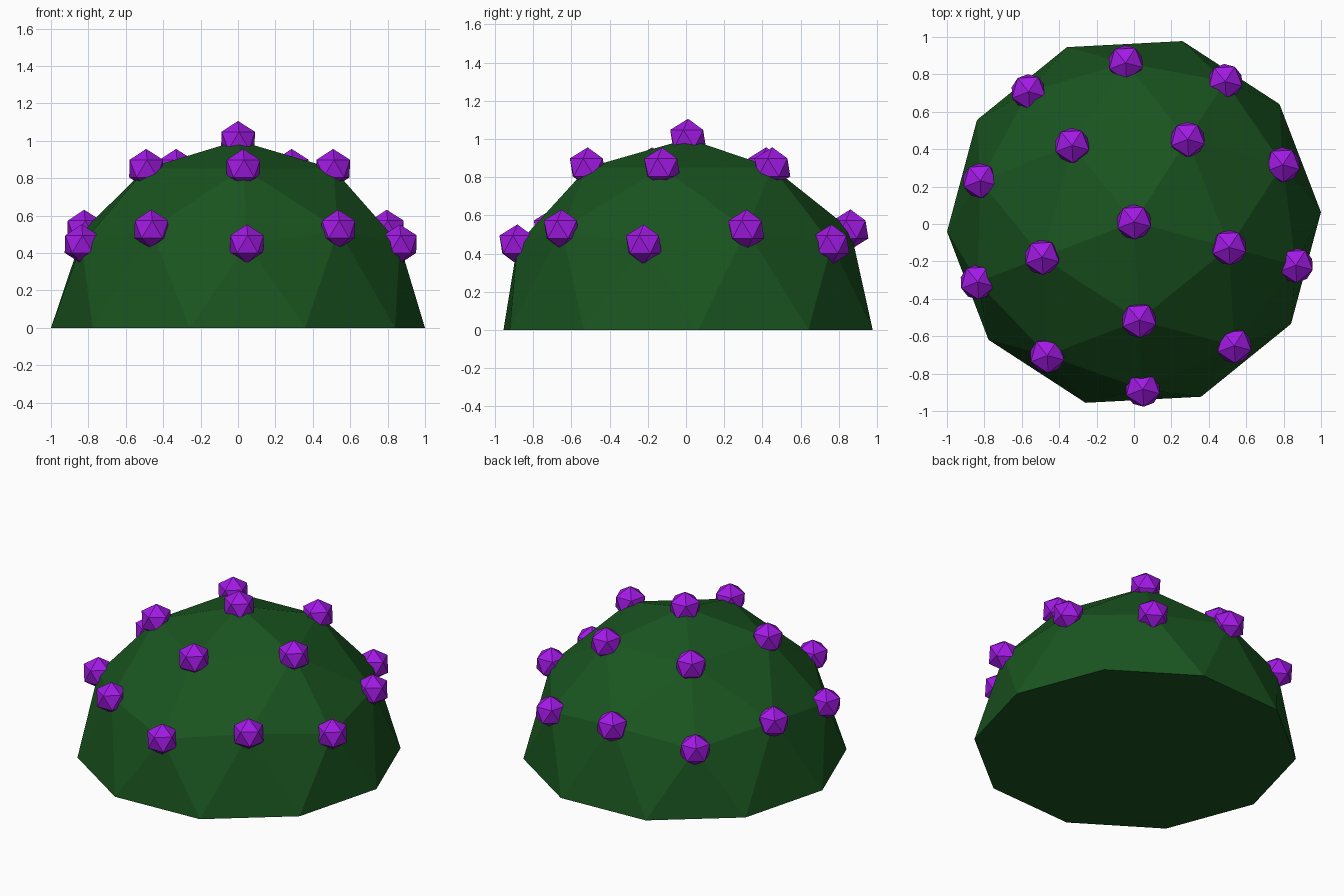
import bpy, bmesh
from math import radians
from mathutils import Matrix, Vector

if "Cube" in bpy.data.objects:
    bpy.data.objects.remove(bpy.data.objects["Cube"])

CENTRE = Vector((0, 0.011, 0))
RADIUS, KNOB = 1.001, 0.105
TURN = Matrix.Rotation(radians(-15), 4, 'Z')


def material(name, colour):
    mat = bpy.data.materials.new(name)
    mat.diffuse_color = (*colour, 1)
    mat.use_nodes = True
    mat.node_tree.nodes["Principled BSDF"].inputs["Base Color"].default_value = mat.diffuse_color
    return mat


def add_object(name, bm, mat):
    mesh = bpy.data.meshes.new(name)
    bm.to_mesh(mesh)
    bm.free()
    mesh.materials.append(mat)
    obj = bpy.data.objects.new(name, mesh)
    bpy.context.collection.objects.link(obj)
    return obj


green = material("dark_green", (0.01, 0.09, 0.014))
purple = material("purple", (0.36, 0.01, 0.78))

# Dome: upper half of a faceted sphere, closed underneath
bm = bmesh.new()
bmesh.ops.create_icosphere(bm, subdivisions=2, radius=RADIUS,
                           matrix=Matrix.Translation(CENTRE) @ TURN)
bmesh.ops.delete(bm, geom=[v for v in bm.verts if v.co.z < -0.01], context='VERTS')
points = [v.co.copy() for v in bm.verts if v.co.z > 0.01]
for v in bm.verts:
    if v.co.z < 0.01:
        v.co.z = 0
bmesh.ops.holes_fill(bm, edges=[e for e in bm.edges if e.is_boundary], sides=0)
bmesh.ops.recalc_face_normals(bm, faces=bm.faces)
add_object("dome", bm, green)

# Knobs: one small icosahedron on every dome corner above the base
bm = bmesh.new()
for p in points:
    bmesh.ops.create_icosphere(bm, subdivisions=1, radius=KNOB,
                               matrix=Matrix.Translation(p) @ TURN)
add_object("knobs", bm, purple)
